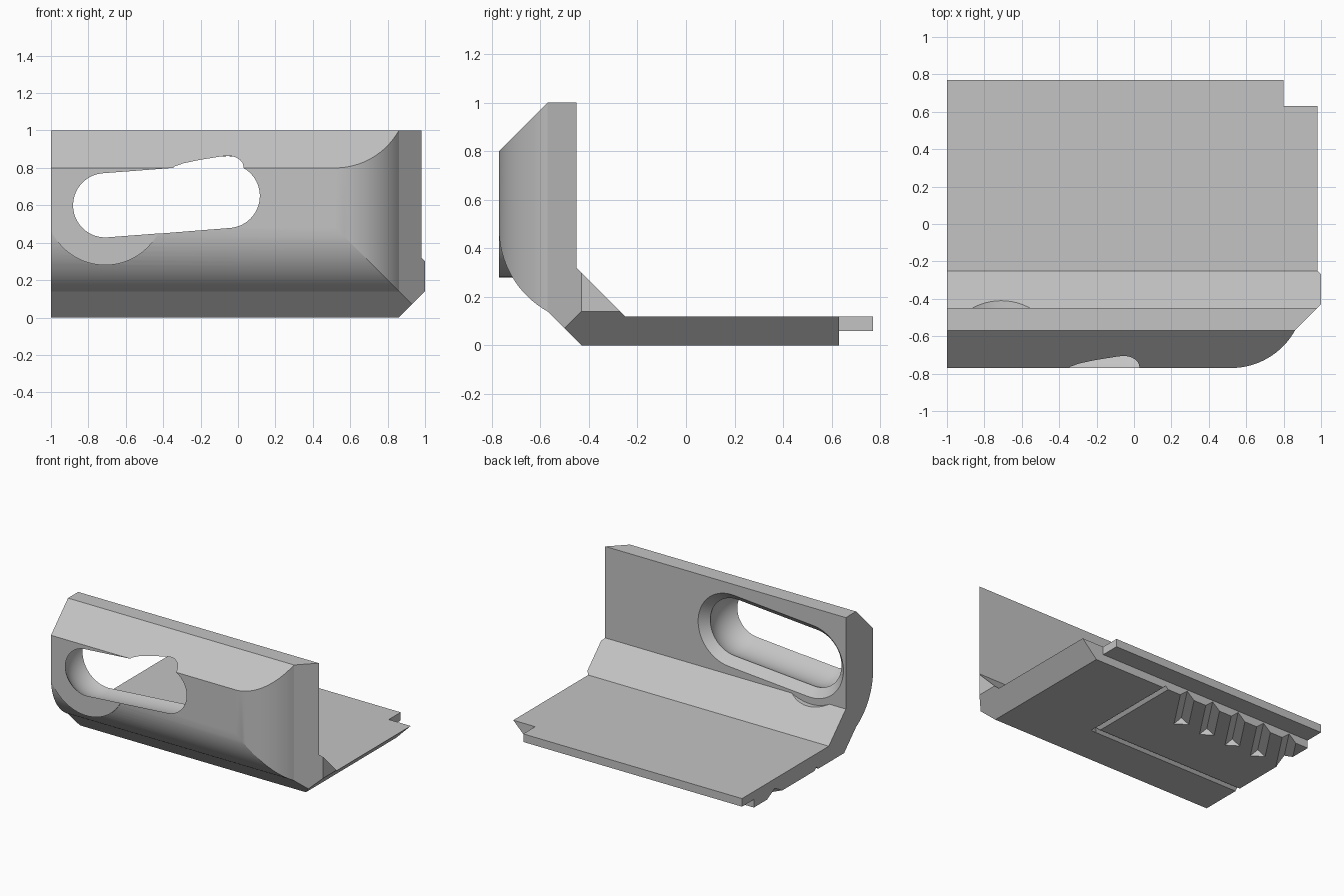
import bpy, bmesh
from math import sin, cos, pi, radians, sqrt, acos
from mathutils import Vector

cube = bpy.data.objects.get("Cube")
if cube:
    bpy.data.objects.remove(cube, do_unlink=True)

grey = bpy.data.materials.new("plain grey")
grey.use_nodes = True
colour = (0.55, 0.55, 0.55, 1)
grey.diffuse_color = colour
grey.node_tree.nodes["Principled BSDF"].inputs["Base Color"].default_value = colour


def loft(name, rings):
    """Solid skin through rings that have equal point counts."""
    bm = bmesh.new()
    loops = [[bm.verts.new(p) for p in ring] for ring in rings]
    n = len(loops[0])
    for a, b in zip(loops, loops[1:]):
        for i in range(n):
            j = (i + 1) % n
            bm.faces.new((a[i], a[j], b[j], b[i]))
    bm.faces.new(loops[0])
    bm.faces.new(loops[-1])
    bmesh.ops.recalc_face_normals(bm, faces=bm.faces)
    mesh = bpy.data.meshes.new(name)
    bm.to_mesh(mesh)
    bm.free()
    ob = bpy.data.objects.new(name, mesh)
    bpy.context.collection.objects.link(ob)
    mesh.materials.append(grey)
    return ob


def prism(name, outline, axis, start, end):
    """Extrude a 2D outline along the x, y or z axis."""
    place = {"x": lambda a, b, t: (t, a, b),
             "y": lambda a, b, t: (a, t, b),
             "z": lambda a, b, t: (a, b, t)}[axis]
    return loft(name, [[place(a, b, t) for a, b in outline] for t in (start, end)])


def v_cutter(name, start, end, half):
    """Triangular bar that cuts a V groove into the underside."""
    p, q = Vector((*start, 0)), Vector((*end, 0))
    side = (q - p).normalized().cross(Vector((0, 0, 1))) * half
    up = Vector((0, 0, half))
    return loft(name, [[c + 2 * side - up, c - 2 * side - up, c + up] for c in (p, q)])


def arc(centre, radius, start, end, steps):
    return [(centre[0] + radius * cos(start + (end - start) * i / steps),
             centre[1] + radius * sin(start + (end - start) * i / steps))
            for i in range(steps + 1)]


def combine(target, tool, operation):
    mod = target.modifiers.new("combine", "BOOLEAN")
    mod.operation = operation
    mod.solver = "EXACT"
    mod.object = tool
    tool.hide_render = True
    bpy.context.view_layer.objects.active = target
    bpy.ops.object.modifier_apply(modifier=mod.name)
    bpy.data.objects.remove(tool, do_unlink=True)


# Side profile: floor, rear lip, inner fillet, wall and rounded lower front
R = 0.39
sweep = acos((R - 0.2) / R)
front_curve = arc((-0.77 + R, 0.14 + R * sin(sweep)), R, pi, pi + sweep, 16)
profile = [(-0.43, 0), (0.63, 0), (0.63, 0.06), (0.77, 0.06), (0.77, 0.12),
           (-0.25, 0.12), (-0.45, 0.32), (-0.45, 1), (-0.57, 1), (-0.77, 0.8)]
body = prism("corner_bracket", profile + front_curve, "x", -1, 1)

# Half-disc boss under the slot
low_disc = arc((-0.71, 0.6), 0.32, pi, 2 * pi, 48)
boss = prism("boss", [(max(x, -1), z) for x, z in low_disc], "y", -0.77, -0.55)
combine(body, boss, "UNION")

# Plan outline: rounded end of the wall and the shorter rear lip
corner = arc((0.86 - R * sin(sweep), -0.77 + R), R, -pi / 2, sweep - pi / 2, 16)
plan = corner + [(1, -0.43), (1, 0.63), (0.8, 0.63), (0.8, 0.9), (-1.2, 0.9), (-1.2, -0.77)]
combine(body, prism("plan", plan, "z", -0.2, 1.2), "INTERSECT")

# Sloping lower edge of the left end
end_outline = [(-1.2, -0.2), (0.66, -0.2), (1.1, 0.24), (1.1, 1.2), (-1.2, 1.2)]
combine(body, prism("end_slope", end_outline, "y", -1, 1), "INTERSECT")

# Round clearance in the inner fillet
clearance = prism("clearance", arc((-0.71, 0.6), 0.32, 0, 2 * pi, 72)[:-1], "y", -0.45, -0.3)
combine(body, clearance, "DIFFERENCE")

# Slot with a barrel-shaped inside and a flared back
left, right = (-0.71, 0.6), (-0.055, 0.65)
tilt = radians(4.4)


def slot_ring(y, r):
    points = arc(right, r, tilt - pi / 2, tilt + pi / 2, 32)
    points += arc(left, r, tilt + pi / 2, tilt + 1.5 * pi, 32)
    return [(x, y, z) for x, z in points]


ball, middle = 0.235, -0.61
rings = [slot_ring(y, sqrt(ball ** 2 - (y - middle) ** 2))
         for y in [-0.8 + 0.29 * i / 16 for i in range(17)]]
rings.append(slot_ring(-0.44, 0.28))
combine(body, loft("slot", rings), "DIFFERENCE")

# Border groove on the underside
combine(body, v_cutter("groove", (0.25, 0.8), (0.25, -0.125), 0.022), "DIFFERENCE")
combine(body, v_cutter("groove", (-1.2, -0.105), (0.265, -0.105), 0.022), "DIFFERENCE")

# Slanted grip notches at the rear of the underside
for i in range(5):
    x = 0.06 - 0.224 * i
    combine(body, v_cutter("notch", (x + 0.067, 0.73), (x - 0.2, 0.33), 0.05), "DIFFERENCE")

# Smooth shading with sharp creases
bpy.ops.object.select_all(action="DESELECT")
body.select_set(True)
bpy.context.view_layer.objects.active = body
bpy.ops.object.shade_smooth_by_angle(angle=radians(12))
weights = body.modifiers.new("even_normals", "WEIGHTED_NORMAL")
weights.keep_sharp = True
